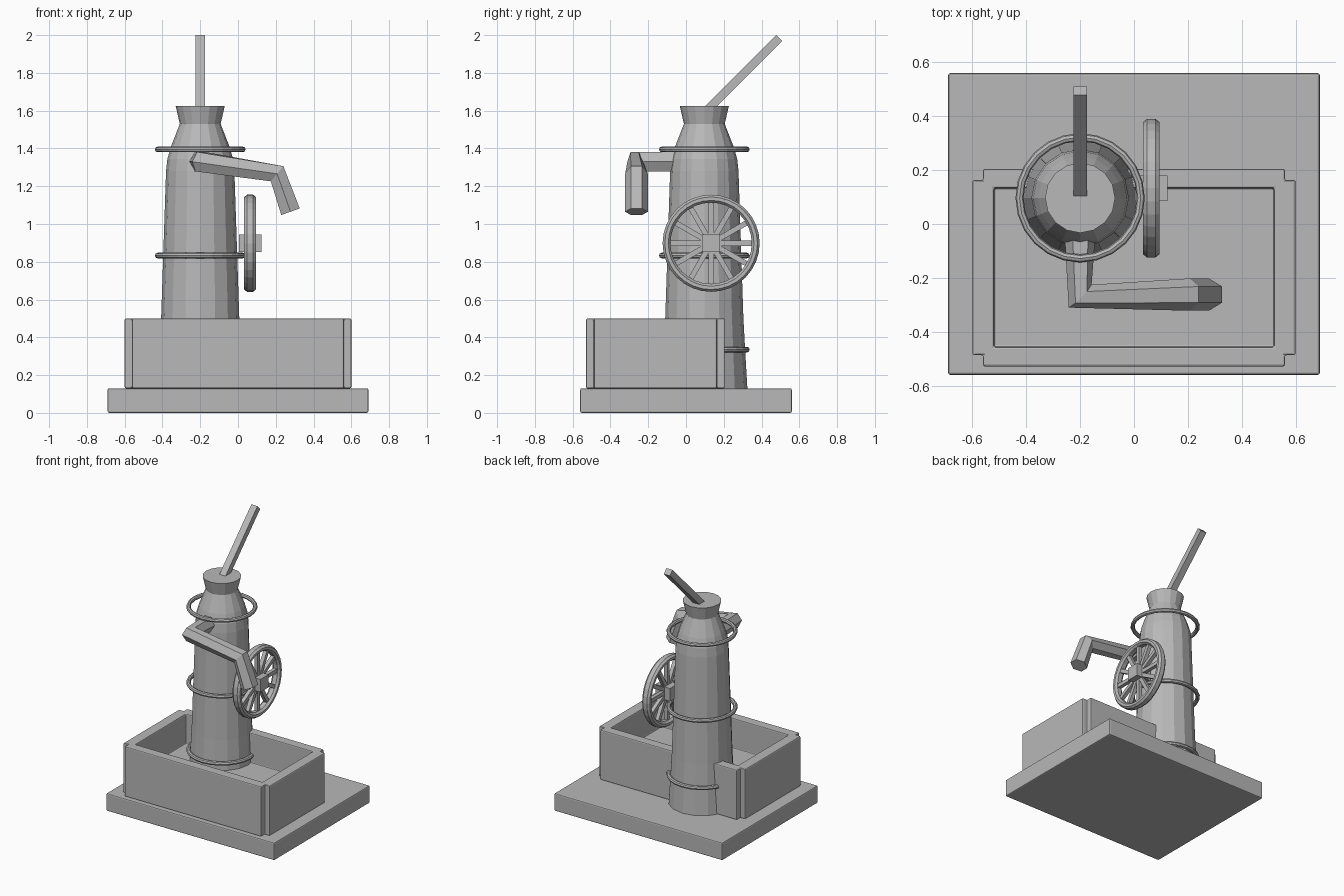
import bpy, bmesh, math
from mathutils import Vector, Matrix

if "Cube" in bpy.data.objects:
    bpy.data.objects.remove(bpy.data.objects["Cube"])

grey = bpy.data.materials.new("plain_grey")
grey.diffuse_color = (0.48, 0.48, 0.48, 1)
grey.use_nodes = True
grey.node_tree.nodes["Principled BSDF"].inputs["Base Color"].default_value = grey.diffuse_color


def finish(name, bm, bevel=0.0):
    bmesh.ops.recalc_face_normals(bm, faces=bm.faces)
    me = bpy.data.meshes.new(name)
    bm.to_mesh(me)
    bm.free()
    me.materials.append(grey)
    ob = bpy.data.objects.new(name, me)
    bpy.context.collection.objects.link(ob)
    if bevel:
        m = ob.modifiers.new("bevel", "BEVEL")
        m.width, m.segments = bevel, 2
        m.limit_method, m.angle_limit = "ANGLE", math.radians(40)
    return ob


def add_box(bm, size, matrix):
    bmesh.ops.create_cube(bm, size=1, matrix=matrix @ Matrix.Diagonal((*size, 1)))


def bridge(bm, rings, closed=False):
    """Join successive vertex rings with quads, capping the ends if open."""
    n = len(rings[0])
    pairs = list(zip(rings, rings[1:]))
    if closed:
        pairs.append((rings[-1], rings[0]))
    for a, b in pairs:
        for i in range(n):
            j = (i + 1) % n
            bm.faces.new((a[i], a[j], b[j], b[i]))
    if not closed:
        bm.faces.new(rings[0])
        bm.faces.new(rings[-1])


def lathe(bm, profile, sides, matrix, closed=False):
    """Revolve (radius, height) points around local z."""
    rings = []
    for r, z in profile:
        angles = [math.tau * i / sides for i in range(sides)]
        rings.append([bm.verts.new(matrix @ Vector((r * math.cos(a), r * math.sin(a), z)))
                      for a in angles])
    bridge(bm, rings, closed)


# Base slab
bm = bmesh.new()
add_box(bm, (1.38, 1.12, 0.13), Matrix.Translation((0, 0, 0.065)))
finish("base_slab", bm, 0.008)

# Trough: notched outer outline, rectangular basin with a raised floor
bm = bmesh.new()
cy = -0.162
quarter = [(0.6, 0.325), (0.56, 0.325), (0.56, 0.367)]
basin = [(0.52, 0.295)] * 3
flips = [(1, 1), (-1, 1), (-1, -1), (1, -1)]


def loop(corner, z):
    pts = []
    for sx, sy in flips:
        row = corner if sx * sy > 0 else corner[::-1]
        pts += [bm.verts.new((sx * x, cy + sy * y, z)) for x, y in row]
    return pts


bridge(bm, [loop(quarter, 0.13), loop(quarter, 0.5), loop(basin, 0.5), loop(basin, 0.28)])
bmesh.ops.remove_doubles(bm, verts=bm.verts, dist=0.0001)
finish("trough", bm, 0.007)

# Pump column
axis = Matrix.Translation((-0.2, 0.097, 0))
bm = bmesh.new()
lathe(bm, [(0.228, 0.13), (0.216, 0.335), (0.207, 0.5), (0.181, 1.28), (0.174, 1.345),
           (0.155, 1.41), (0.108, 1.53), (0.13, 1.625)], 16, axis)
finish("pump_column", bm)

# Hoops around the column
for label, z in (("lower", 0.335), ("middle", 0.833), ("upper", 1.395)):
    bm = bmesh.new()
    section = [(0.225 + 0.015 * math.cos(math.tau * k / 8),
                z + 0.015 * math.sin(math.tau * k / 8)) for k in range(8)]
    lathe(bm, section, 24, axis, closed=True)
    finish(label + "_hoop", bm)

# Pump handle
bm = bmesh.new()
add_box(bm, (0.05, 0.55, 0.045),
        Matrix.Translation((-0.2, 0.3, 1.79)) @ Matrix.Rotation(math.radians(45), 4, "X"))
finish("pump_handle", bm)

# Six-sided spout bent along a path
path = [Vector(p) for p in ((-0.2, 0.0, 1.33), (-0.2, -0.268, 1.33),
                            (0.207, -0.262, 1.266), (0.278, -0.262, 1.065))]
across = [Vector(p).normalized() for p in ((1, 0, 0), (1, 1, 0), (0, 1, 0), (0, 1, 0))]
bm = bmesh.new()
rings = []
for i, (p, h) in enumerate(zip(path, across)):
    t = Vector()
    if i:
        t += (p - path[i - 1]).normalized()
    if i < len(path) - 1:
        t += (path[i + 1] - p).normalized()
    u = h.cross(t).normalized()
    rings.append([bm.verts.new(p + 0.06 * (h * math.cos(a) + u * math.sin(a)))
                  for a in (math.tau * k / 6 for k in range(6))])
bridge(bm, rings)
finish("spout", bm)

# Wheel, turning around the x axis
wheel = Matrix.Translation((0.064, 0.133, 0.898)) @ Matrix.Rotation(math.pi / 2, 4, "Y")
bm = bmesh.new()
lathe(bm, [(0.257, -0.016), (0.257, 0.016), (0.245, 0.031), (0.227, 0.031),
           (0.215, 0.016), (0.215, -0.016), (0.227, -0.031), (0.245, -0.031)],
      32, wheel, closed=True)
finish("wheel_rim", bm)

bm = bmesh.new()
for k in range(12):
    spin = Matrix.Rotation(math.tau * k / 12, 4, "Z")
    add_box(bm, (0.2, 0.028, 0.028), wheel @ spin @ Matrix.Translation((0.125, 0, 0)))
finish("wheel_spokes", bm)

bm = bmesh.new()
add_box(bm, (0.095, 0.095, 0.12), wheel)
finish("wheel_hub", bm)
